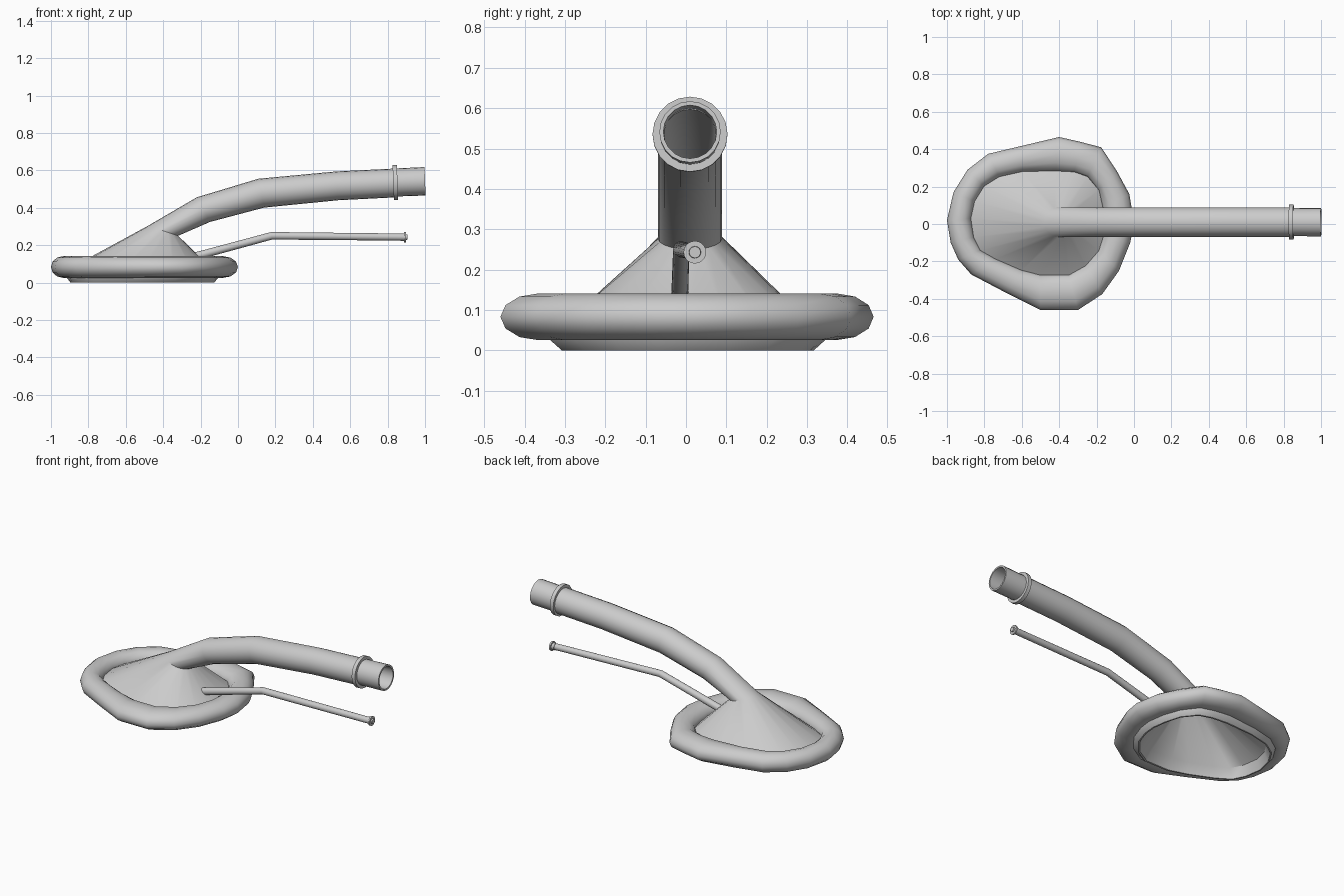
import bpy, bmesh, math
from mathutils import Vector

if "Cube" in bpy.data.objects:
    bpy.data.objects.remove(bpy.data.objects["Cube"])

# outer x, y / inner x, y of the cuff, counter-clockwise from +x
OUTLINE = [
    (0, .01, -.16, .01), (-.025, .16, -.17, .09), (-.09, .28, -.19, .18),
    (-.175, .41, -.25, .25), (-.29, .44, -.32, .275), (-.4, .465, -.42, .28),
    (-.59, .42, -.6, .277), (-.78, .375, -.72, .25), (-.89, .29, -.80, .20),
    (-.965, .17, -.85, .12), (-1, .02, -.87, .03), (-.98, -.10, -.855, -.07),
    (-.94, -.19, -.82, -.14), (-.87, -.27, -.74, -.185), (-.68, -.37, -.6, -.245),
    (-.5, -.46, -.5, -.27), (-.3, -.46, -.35, -.27), (-.17, -.375, -.26, -.22),
    (-.08, -.25, -.19, -.14), (-.02, -.10, -.165, -.06)]
N = len(OUTLINE)


def outline_ring(t, z):
    """Cuff outline: t=0 outer edge, t=1 inner edge."""
    return [Vector((a + (c - a) * t, b + (d - b) * t, z)) for a, b, c, d in OUTLINE]


def tube_ring(cx, cz, ux, uz, s=1.0, rad=.079, cy=.01):
    """Ring around (cx, cz); (ux, uz) points to the underside."""
    u, v = Vector((ux, 0, uz)) * s, Vector((0, rad * s, 0))
    return [Vector((cx, cy, cz)) + u * math.cos(2 * math.pi * i / N)
            + v * math.sin(2 * math.pi * i / N) for i in range(N)]


def loft(name, rings, closed=False, angle=35):
    bm = bmesh.new()
    vs = [[bm.verts.new(p) for p in r] for r in rings]
    pairs = list(zip(vs, vs[1:])) + ([(vs[-1], vs[0])] if closed else [])
    for a, b in pairs:
        n = len(a)
        for i in range(n):
            j = (i + 1) % n
            bm.faces.new((a[i], a[j], b[j], b[i]))
    if not closed:
        bm.faces.new(vs[0])
        bm.faces.new(vs[-1])
    bmesh.ops.recalc_face_normals(bm, faces=bm.faces)
    me = bpy.data.meshes.new(name)
    bm.to_mesh(me)
    bm.free()
    ob = bpy.data.objects.new(name, me)
    bpy.context.collection.objects.link(ob)
    bpy.context.view_layer.objects.active = ob
    ob.select_set(True)
    bpy.ops.object.shade_smooth_by_angle(angle=math.radians(angle))
    ob.select_set(False)
    return ob


# inflated cuff
loft("cuff", [outline_ring(.5 - .5 * math.cos(math.radians(30 * k)),
                           .083 + .058 * math.sin(math.radians(30 * k)))
              for k in range(12)], closed=True, angle=50)

# bowl flowing into the curved airway tube, with inner wall and lower lip
path = [(-.4, .277, .08, -.027), (-.185, .39, .035, -.066), (.125, .478, .016, -.077),
        (.53, .517, .005, -.077), (.85, .533, .003, -.077)]
outer = [outline_ring(.97, .09)] + [tube_ring(*p) for p in path]
inner = [tube_ring(*p, s=.83) for p in reversed(path)]
lip = [outline_ring(1.03, .06), outline_ring(.86, 0), outline_ring(.80, 0),
       outline_ring(.64, .027), outline_ring(.6, .06)]
loft("bowl_and_airway_tube", outer + inner + lip, closed=True)

# connector with flange: (x, radius) profile turned around the tube axis
profile = [(.83, .079), (.83, .093), (.853, .093), (.853, .075), (1, .076),
           (1, .066), (.83, .064)]
loft("connector", [tube_ring(x, .535 + (x - .84) * .04, r * .04, -r, rad=r)
                   for x, r in profile], closed=True)

# inflation line with end valve
line = [(-.25, .135, -.015, .021), (-.19, .15, -.015, .021), (.18, .25, -.012, .02),
        (.885, .243, .02, .019)]
loft("inflation_line", [tube_ring(x, z, r * .15 if x < .5 else 0, -r, rad=r, cy=y)
                        for x, z, y, r in line])
loft("inflation_valve", [tube_ring(x, .243, 0, -r, rad=r, cy=.022)
                         for x, r in [(.87, .02), (.887, .02), (.887, .028),
                                      (.897, .028), (.897, .015), (.905, .014)]])
